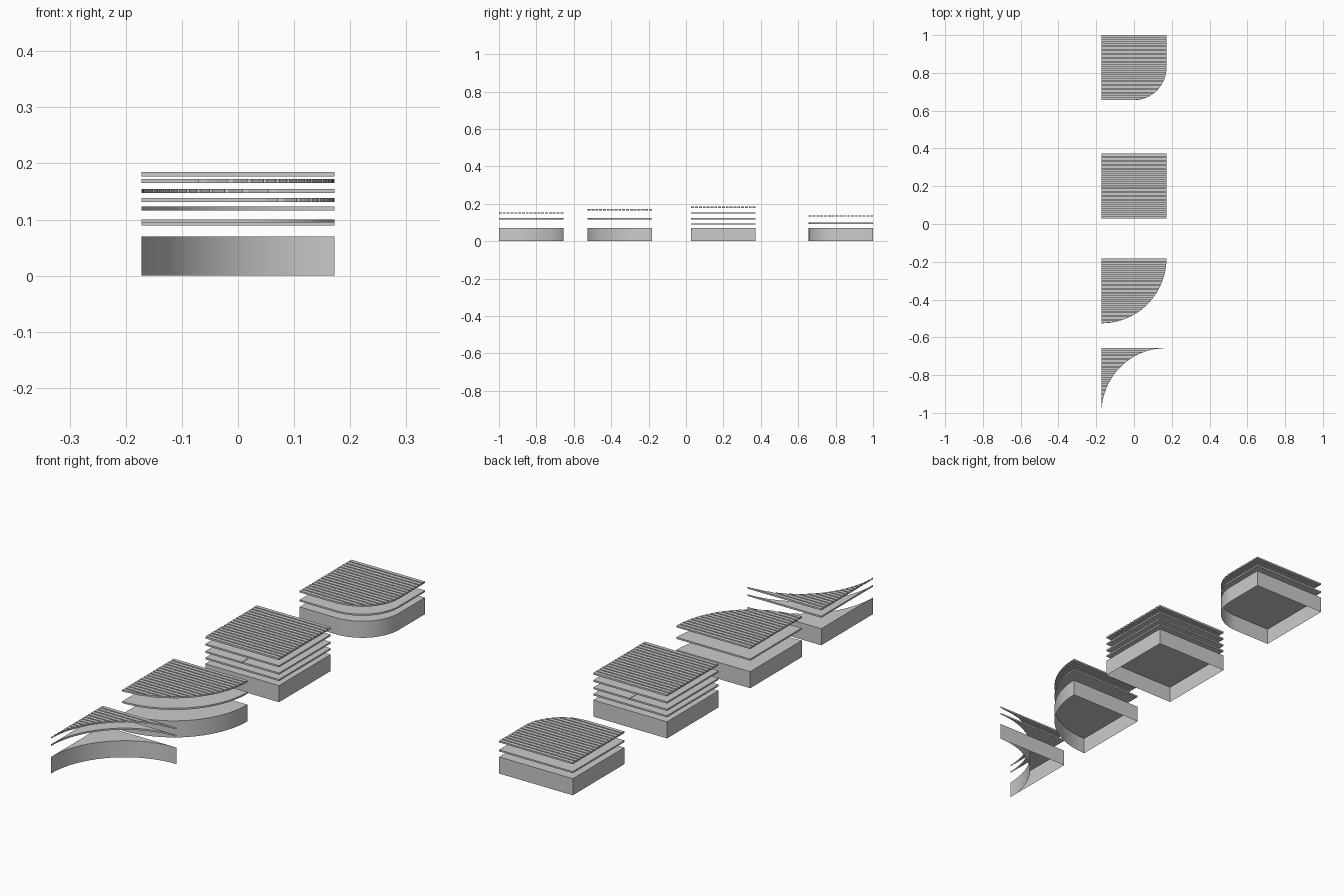
import bpy, bmesh, math

if "Cube" in bpy.data.objects:
    bpy.data.objects.remove(bpy.data.objects["Cube"])

W = 0.344          # plan size of every block
H = W / 2
BASE = 0.07        # height of the hollow base
N = 20             # segments per quarter arc
BOARDS = 17
GAP = 0.005


def prism(bm, pts, z0, z1, bottom=True):
    """Extrude a counter-clockwise outline from z0 to z1."""
    lo = [bm.verts.new((x, y, z0)) for x, y in pts]
    hi = [bm.verts.new((x, y, z1)) for x, y in pts]
    n = len(pts)
    bm.faces.new(hi)
    if bottom:
        bm.faces.new(lo[::-1])
    for i in range(n):
        j = (i + 1) % n
        bm.faces.new((lo[i], lo[j], hi[j], hi[i]))


def make(name, bm, smooth=False):
    me = bpy.data.meshes.new(name)
    bm.to_mesh(me)
    bm.free()
    ob = bpy.data.objects.new(name, me)
    bpy.context.collection.objects.link(ob)
    if smooth:
        bpy.ops.object.select_all(action='DESELECT')
        ob.select_set(True)
        bpy.context.view_layer.objects.active = ob
        bpy.ops.object.shade_smooth_by_angle(angle=math.radians(30))
    return ob


# Right-hand edge x as a function of distance t from the front of the block
def rounded(t, r=0.172):
    return H if t >= r else H - r + math.sqrt(max(0, r * r - (r - t) ** 2))


def straight(t):
    return H


def quarter(t):
    return math.sqrt(max(0, W * W - (W - t) ** 2)) - H


def concave(t):
    return H - math.sqrt(max(0, W * W - t * t))


def arc_steps(kind):
    a = [math.pi / 2 * i / N for i in range(N + 1)]
    if kind is rounded:
        return [0.172 * (1 - math.cos(v)) for v in a] + [W]
    if kind is quarter:
        return [W * (1 - math.cos(v)) for v in a]
    if kind is concave:
        return [W * math.sin(v) for v in a]
    return [0, W]


def outline(kind, y0, left=-H):
    pts = [(kind(t), y0 + t) for t in arc_steps(kind)]
    pts.append((left, y0 + W))
    if kind(0) > left + 1e-4:
        pts.append((left, y0))
    return pts


def block(name, kind, y0, layers, deck):
    # Open-bottomed base
    bm = bmesh.new()
    prism(bm, outline(kind, y0), 0, BASE, bottom=False)
    make(name + "_base", bm, True)
    # Floating layers; a split layer is made of two halves
    for i, (z0, z1, split) in enumerate(layers):
        bm = bmesh.new()
        if split:
            for a, b in ((-H, -0.001), (0.001, H)):
                prism(bm, [(a, y0), (b, y0), (b, y0 + W), (a, y0 + W)], z0, z1)
        else:
            prism(bm, outline(kind, y0), z0, z1)
        make(f"{name}_layer_{i + 1}", bm, True)
    # Deck boards trimmed to the outline
    bm = bmesh.new()
    pitch = (W + GAP) / BOARDS
    for i in range(BOARDS):
        t0 = i * pitch
        t1 = t0 + pitch - GAP
        pts = [(kind(t0), y0 + t0), (kind((t0 + t1) / 2), y0 + (t0 + t1) / 2),
               (kind(t1), y0 + t1), (-H, y0 + t1)]
        if kind(t0) > -H + 1e-4:
            pts.append((-H, y0 + t0))
        prism(bm, pts, *deck)
    make(name + "_deck_boards", bm)


block("rounded_corner", rounded, 0.656, [(0.093, 0.100, False)], (0.131, 0.138))
block("square", straight, 0.028,
      [(0.089, 0.096, False), (0.116, 0.123, True), (0.147, 0.154, False)],
      (0.177, 0.185))
block("quarter_round", quarter, -0.526, [(0.116, 0.123, False)], (0.165, 0.172))
block("concave_corner", concave, -1.0, [(0.116, 0.123, False)], (0.147, 0.154))
